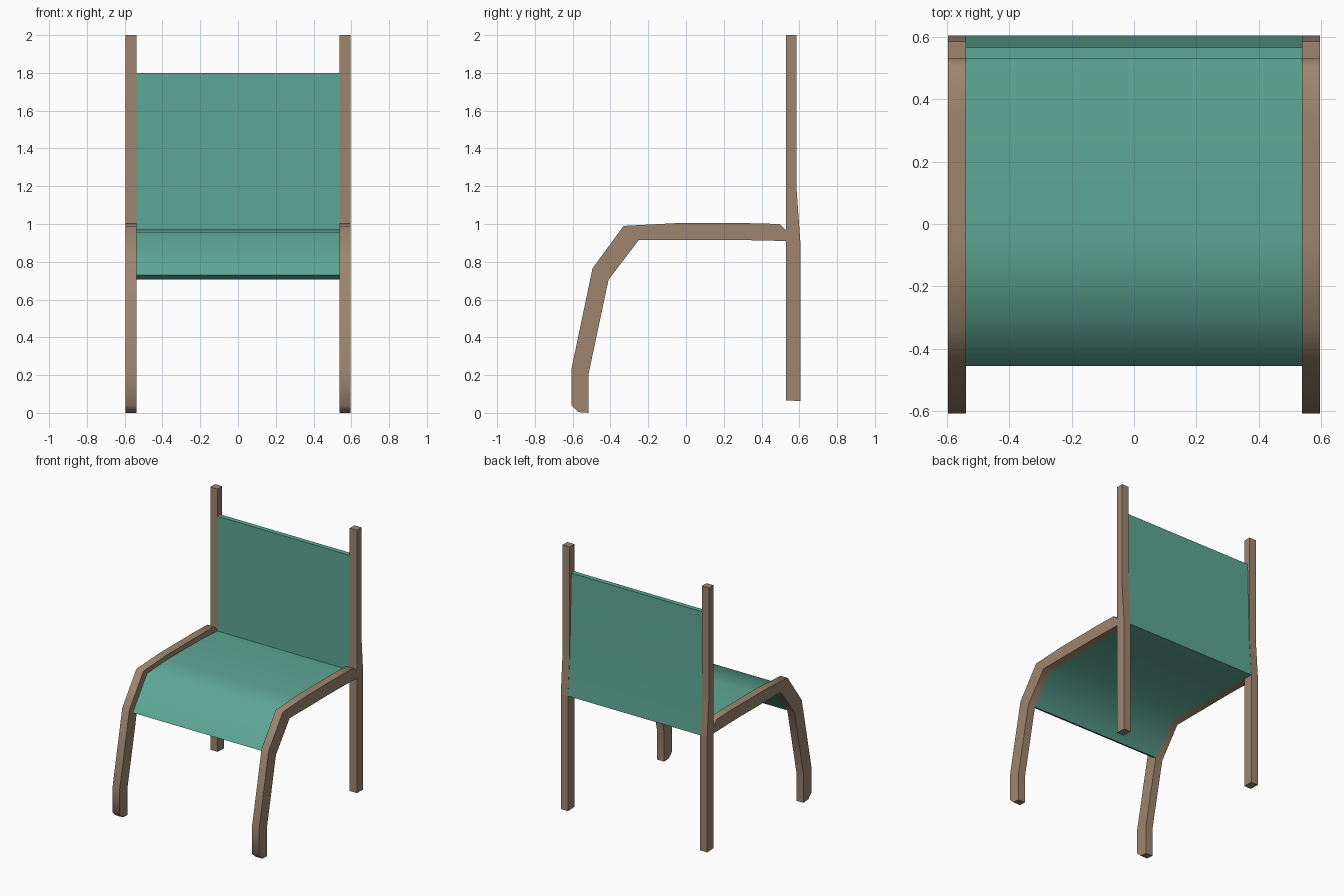
import bpy, bmesh
from math import radians

if "Cube" in bpy.data.objects:
    bpy.data.objects.remove(bpy.data.objects["Cube"])


def material(name, color):
    m = bpy.data.materials.new(name)
    m.diffuse_color = (*color, 1)
    m.use_nodes = True
    m.node_tree.nodes["Principled BSDF"].inputs["Base Color"].default_value = m.diffuse_color
    return m


wood = material("wood", (0.34, 0.235, 0.155))
fabric = material("fabric", (0.11, 0.39, 0.30))


def extrude_profile(name, profile, x0, x1, mat, smooth=None):
    """Solid made from a (y, z) outline stretched from x0 to x1."""
    bm = bmesh.new()
    face = bm.faces.new([bm.verts.new((x0, y, z)) for y, z in profile])
    out = bmesh.ops.extrude_face_region(bm, geom=[face])["geom"]
    moved = [v for v in out if isinstance(v, bmesh.types.BMVert)]
    bmesh.ops.translate(bm, verts=moved, vec=(x1 - x0, 0, 0))
    bmesh.ops.recalc_face_normals(bm, faces=bm.faces)
    me = bpy.data.meshes.new(name)
    bm.to_mesh(me)
    bm.free()
    me.materials.append(mat)
    ob = bpy.data.objects.new(name, me)
    bpy.context.collection.objects.link(ob)
    if smooth:
        bpy.ops.object.select_all(action="DESELECT")
        ob.select_set(True)
        bpy.context.view_layer.objects.active = ob
        bpy.ops.object.shade_smooth_by_angle(angle=radians(smooth))
    return ob


# Underside shared by the bent rails and the seat, front to back
underside = [(-0.41, 0.705), (-0.25, 0.915), (0.3, 0.915), (0.53, 0.91)]

# Bent rail: front foot, front leg and seat side in one piece
rail = [(0.53, 0.965), (0.495, 1.0), (0.34, 1.004), (-0.06, 1.004),
        (-0.33, 0.99), (-0.495, 0.765), (-0.607, 0.23), (-0.607, 0.04),
        (-0.57, 0.004), (-0.515, 0.0), (-0.515, 0.21)] + underside

# Back post, thicker below the seat
post = [(0.53, 0.066), (0.605, 0.063), (0.605, 0.91), (0.585, 1.19),
        (0.585, 2.0), (0.53, 2.0)]

INNER, OUTER = 0.538, 0.596
for side, s in (("left", -1), ("right", 1)):
    extrude_profile("front_leg_rail_" + side, rail, s * INNER, s * OUTER, wood, 55)
    extrude_profile("back_post_" + side, post, s * INNER, s * OUTER, wood)

# Curved seat between the rails
seat = [(0.53, 0.955), (0.38, 0.965), (-0.05, 0.97), (-0.29, 0.955),
        (-0.455, 0.73)] + underside
extrude_profile("seat", seat, -INNER, INNER, fabric, 55)

# Tapered backrest panel between the posts
back = [(0.53, 0.91), (0.605, 0.91), (0.582, 1.19), (0.565, 1.8), (0.53, 1.8)]
extrude_profile("backrest", back, -INNER, INNER, fabric, 30)
